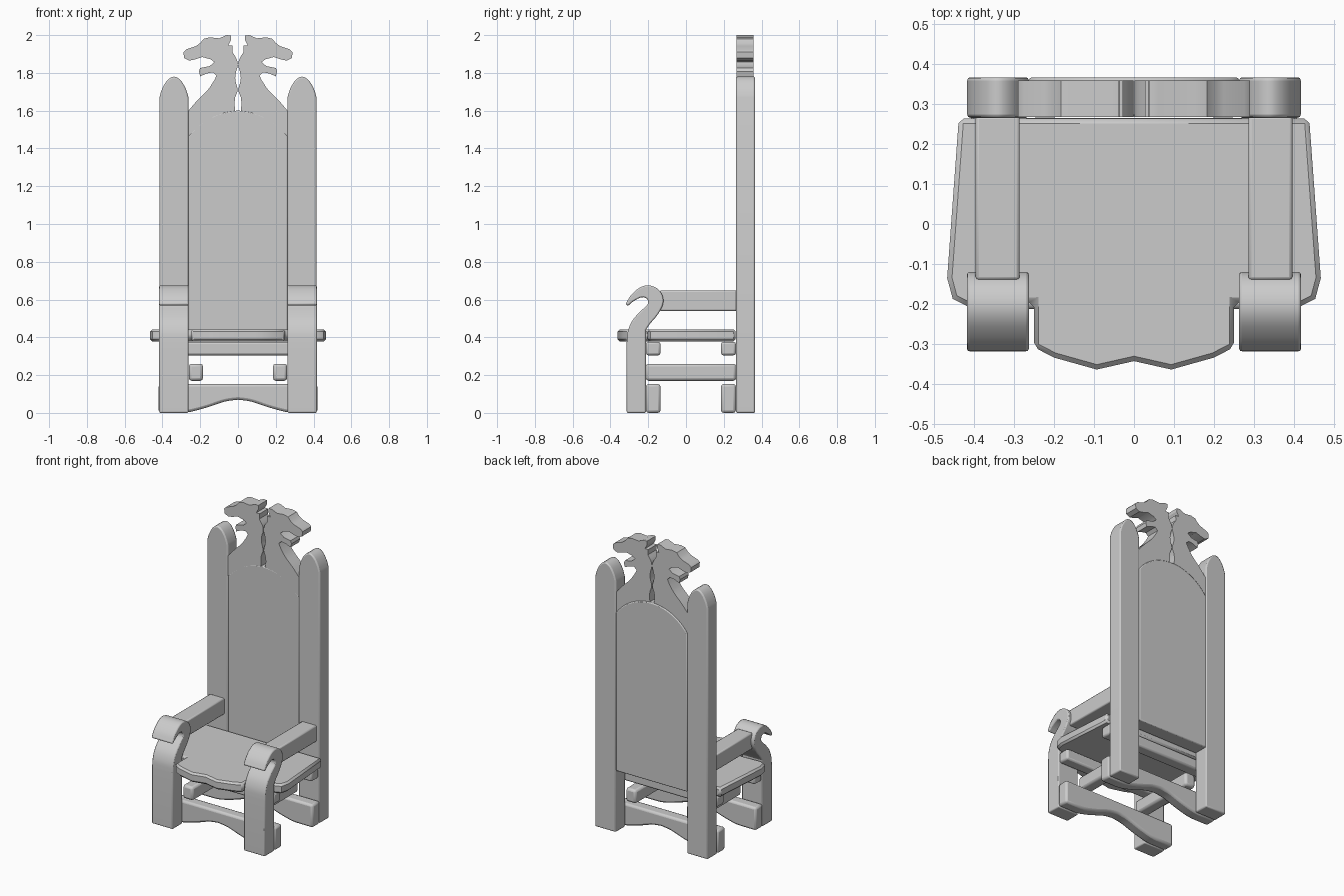
import bpy, bmesh, math
from mathutils import Vector

if "Cube" in bpy.data.objects:
    bpy.data.objects.remove(bpy.data.objects["Cube"])


def smooth_path(pts, n=5):
    """Open Catmull-Rom curve through 2D points."""
    p = [Vector(q) for q in pts]
    p = [2 * p[0] - p[1]] + p + [2 * p[-1] - p[-2]]
    out = []
    for a, b, c, d in zip(p, p[1:], p[2:], p[3:]):
        for i in range(n):
            t = i / n
            out.append(0.5 * (2 * b + (c - a) * t + (2 * a - 5 * b + 4 * c - d) * t * t
                              + (3 * b - a - 3 * c + d) * t ** 3))
    return [tuple(q) for q in out] + [tuple(pts[-1])]


def extrude(name, profile, axis, lo, hi, bevel=0.008, mirror=False):
    """Prism from a 2D profile, extruded along axis 'X', 'Y' or 'Z'."""
    place = {'X': lambda a, b, d: (d, a, b),
             'Y': lambda a, b, d: (a, d, b),
             'Z': lambda a, b, d: (a, b, d)}[axis]
    bm = bmesh.new()
    bottom = [bm.verts.new(place(a, b, lo)) for a, b in profile]
    top = [bm.verts.new(place(a, b, hi)) for a, b in profile]
    bm.faces.new(bottom)
    bm.faces.new(top)
    n = len(profile)
    for i in range(n):
        j = (i + 1) % n
        bm.faces.new((bottom[i], bottom[j], top[j], top[i]))
    bmesh.ops.recalc_face_normals(bm, faces=bm.faces[:])
    mesh = bpy.data.meshes.new(name)
    bm.to_mesh(mesh)
    bm.free()
    ob = bpy.data.objects.new(name, mesh)
    bpy.context.collection.objects.link(ob)
    if bevel:
        m = ob.modifiers.new("bevel", 'BEVEL')
        m.width = bevel
        m.segments = 2
        m.limit_method = 'ANGLE'
        m.angle_limit = math.radians(50)
    if mirror:
        m = ob.modifiers.new("mirror", 'MIRROR')
        m.use_mirror_merge = False
    bpy.ops.object.select_all(action='DESELECT')
    ob.select_set(True)
    bpy.context.view_layer.objects.active = ob
    bpy.ops.object.shade_smooth_by_angle(angle=math.radians(30))
    return ob


def box(name, x, y, z, bevel=0.01, mirror=False):
    rect = [(y[0], z[0]), (y[1], z[0]), (y[1], z[1]), (y[0], z[1])]
    return extrude(name, rect, 'X', x[0], x[1], bevel, mirror)


def mirrored(half):
    """Close a right-hand half outline with its mirror image."""
    return half + [(-a, b) for a, b in reversed(half) if abs(a) > 1e-6]


# back posts with rounded points
post_top = smooth_path([(0.416, 1.67), (0.402, 1.715), (0.375, 1.76), (0.339, 1.78),
                        (0.303, 1.76), (0.276, 1.715), (0.262, 1.67)], 3)
extrude("back_post", [(0.262, 0), (0.416, 0)] + post_top, 'Y', 0.265, 0.366, 0.008, True)

# arched back panel
R = (0.262 ** 2 + 0.135 ** 2) / (2 * 0.135)
A = math.asin(0.262 / R)
arch = [(R * math.sin(A - 2 * A * i / 20), 1.6 - R + R * math.cos(A - 2 * A * i / 20))
        for i in range(21)]
extrude("back_panel", [(-0.262, 0.41), (0.262, 0.41)] + arch, 'Y', 0.268, 0.365, 0.006)

# carved beast heads of the crest, following the arch at their base
neck_base = [(0.262, 1.465), (0.2, 1.524), (0.13, 1.568), (0.07, 1.59), (0.016, 1.598)]
neck_back = smooth_path([(0.018, 1.64), (0.015, 1.67), (0.002, 1.71), (0.014, 1.76),
                         (0.012, 1.80), (0.001, 1.84), (0.008, 1.875), (0.03, 1.91)], 3)
head = [(0.028, 1.945), (0.052, 1.945), (0.036, 1.975), (0.038, 1.998), (0.06, 2.0),
        (0.1, 1.983), (0.15, 1.988), (0.182, 1.98), (0.2, 1.958), (0.223, 1.942),
        (0.275, 1.924), (0.289, 1.91), (0.285, 1.878), (0.257, 1.865), (0.225, 1.872),
        (0.19, 1.884), (0.145, 1.872), (0.125, 1.857), (0.15, 1.836), (0.2, 1.826),
        (0.207, 1.808), (0.2, 1.782), (0.165, 1.797), (0.132, 1.803), (0.114, 1.785)]
neck_front = smooth_path([(0.125, 1.762), (0.16, 1.71), (0.215, 1.655), (0.262, 1.6)], 3)
extrude("crest_head", neck_base + neck_back + head + neck_front,
        'Y', 0.267, 0.358, 0, True)

# seat with wavy front, notched around the front legs
seat_half = [(0, -0.342), (0.093, -0.363), (0.2, -0.333), (0.25, -0.307), (0.25, -0.195),
             (0.42, -0.203), (0.452, -0.187), (0.466, -0.135), (0.437, 0.263)]
seat = extrude("seat", mirrored(seat_half), 'Z', 0.378, 0.442, 0.012)
seat.modifiers["bevel"].segments = 1

# front legs curling into scrolled hand rests
scroll = smooth_path([(-0.212, 0.44), (-0.19, 0.472), (-0.15, 0.52), (-0.122, 0.575),
                      (-0.125, 0.623), (-0.155, 0.66), (-0.2, 0.675), (-0.245, 0.663),
                      (-0.292, 0.622), (-0.32, 0.575)], 4)
inner = smooth_path([(-0.308, 0.566), (-0.275, 0.593), (-0.235, 0.612), (-0.206, 0.603),
                     (-0.204, 0.573), (-0.242, 0.537), (-0.285, 0.487), (-0.308, 0.43),
                     (-0.314, 0.37)], 4)
extrude("front_leg", [(-0.314, 0), (-0.212, 0)] + scroll + inner,
        'X', 0.262, 0.417, 0.007, True)

# armrests and lower side rails
box("armrest", (0.285, 0.395), (-0.14, 0.27), (0.54, 0.648), 0.008, True)
box("side_rail", (0.185, 0.26), (-0.213, 0.266), (0.17, 0.26), 0.015, True)

# cross rails under the seat and arched floor stretchers, front and back
under = smooth_path([(0, 0.07), (0.07, 0.06), (0.16, 0.03), (0.25, 0.006), (0.3, 0)], 3)
stretcher = mirrored(under + [(0.42, 0), (0.42, 0.153)])
for label, y0, y1 in (("front", -0.212, -0.135), ("back", 0.185, 0.264)):
    box(label + "_seat_rail", (-0.412, 0.412), (y0, y1), (0.305, 0.376), 0.012)
    extrude(label + "_stretcher", stretcher, 'Y', y0, y1, 0.014)
